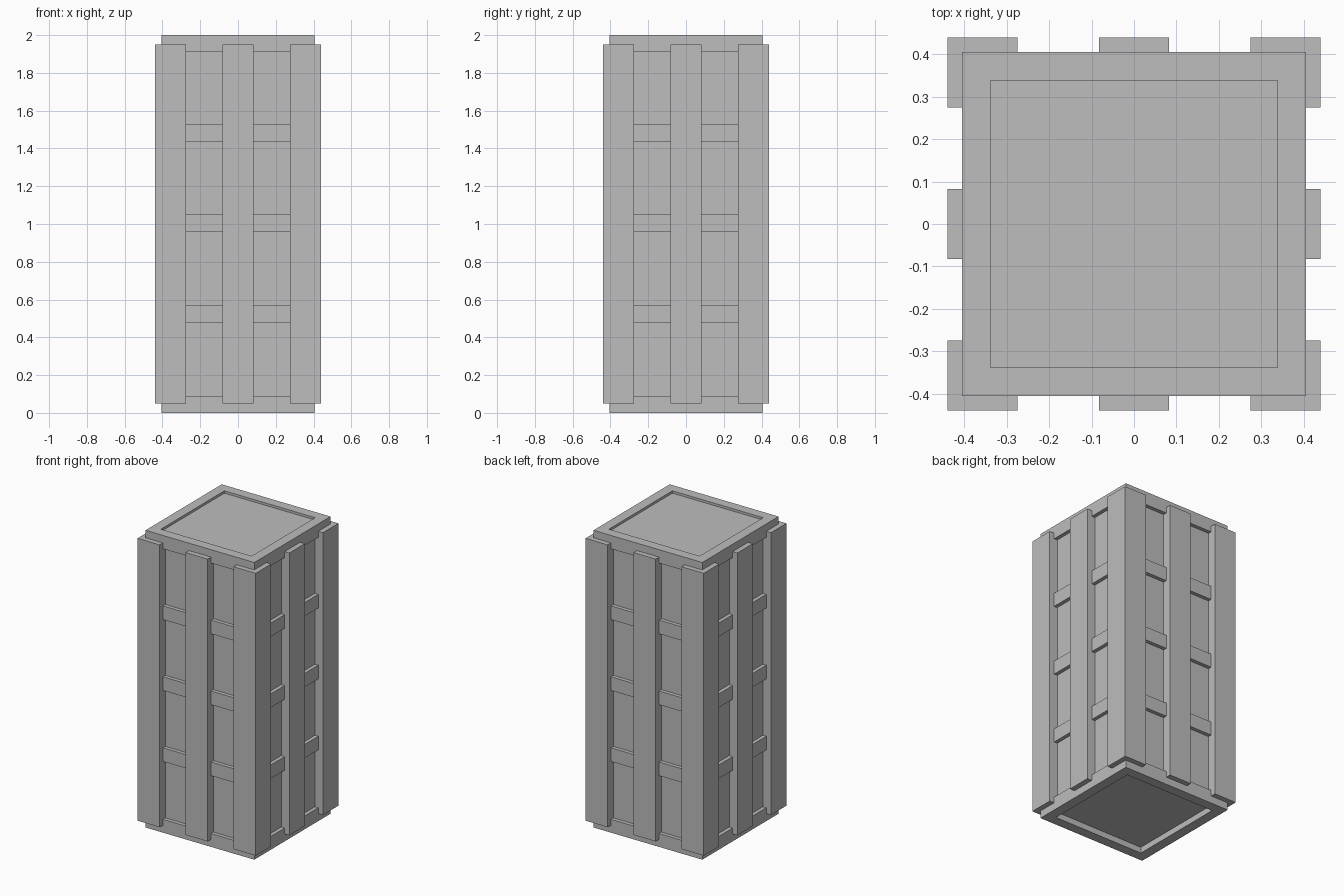
import bpy
import bmesh
from mathutils import Vector

cube = bpy.data.objects.get("Cube")
if cube:
    bpy.data.objects.remove(cube, do_unlink=True)

# Single flat grey for the whole column
grey = bpy.data.materials.new("plain_grey")
grey.use_nodes = True
colour = (0.51, 0.51, 0.51, 1)
grey.diffuse_color = colour
grey.node_tree.nodes["Principled BSDF"].inputs["Base Color"].default_value = colour

CORE, BAND, POST = 0.38, 0.405, 0.44   # half widths of the three layers
POST_WIDTH = 0.165


def box(name, low, high, recess_side=0, recess_depth=0):
    """Box between two corners, optionally with a square recess above (1) or below (-1)."""
    low, high = Vector(low), Vector(high)
    bm = bmesh.new()
    bmesh.ops.create_cube(bm, size=1)
    for v in bm.verts:
        v.co = (low + high) / 2 + v.co * (high - low)
    if recess_side:
        bm.normal_update()
        face = next(f for f in bm.faces if f.normal.z * recess_side > 0.9)
        bmesh.ops.inset_region(bm, faces=[face], thickness=0.095)
        # Straight-walled recess
        floor = bmesh.ops.extrude_discrete_faces(bm, faces=[face])["faces"][0]
        for v in floor.verts:
            v.co.z -= recess_side * recess_depth
    mesh = bpy.data.meshes.new(name)
    bm.to_mesh(mesh)
    bm.free()
    mesh.materials.append(grey)
    obj = bpy.data.objects.new(name, mesh)
    bpy.context.collection.objects.link(obj)
    return obj


def slab(name, half, z0, z1, **recess):
    return box(name, (-half, -half, z0), (half, half, z1), **recess)


# Inner body and recessed end caps
slab("core", CORE, 0.08, 1.92)
slab("bottom_cap", BAND, 0, 0.09, recess_side=-1, recess_depth=0.04)
slab("top_cap", BAND, 1.91, 2, recess_side=1, recess_depth=0.016)

# Horizontal bands around the body
for i, z in enumerate((0.525, 1.003, 1.48)):
    slab(f"band_{i + 1}", BAND, z - 0.046, z + 0.046)

# Vertical posts at the corners and the middle of each side
offset = POST - POST_WIDTH / 2
for ix, x_name in ((-1, "right"), (0, "middle"), (1, "left")):
    for iy, y_name in ((-1, "front"), (0, "middle"), (1, "back")):
        if ix == 0 and iy == 0:
            continue
        centre = Vector((ix * offset, iy * offset, 1))
        half = Vector((POST_WIDTH / 2, POST_WIDTH / 2, 0.95))
        box(f"post_{y_name}_{x_name}", centre - half, centre + half)
